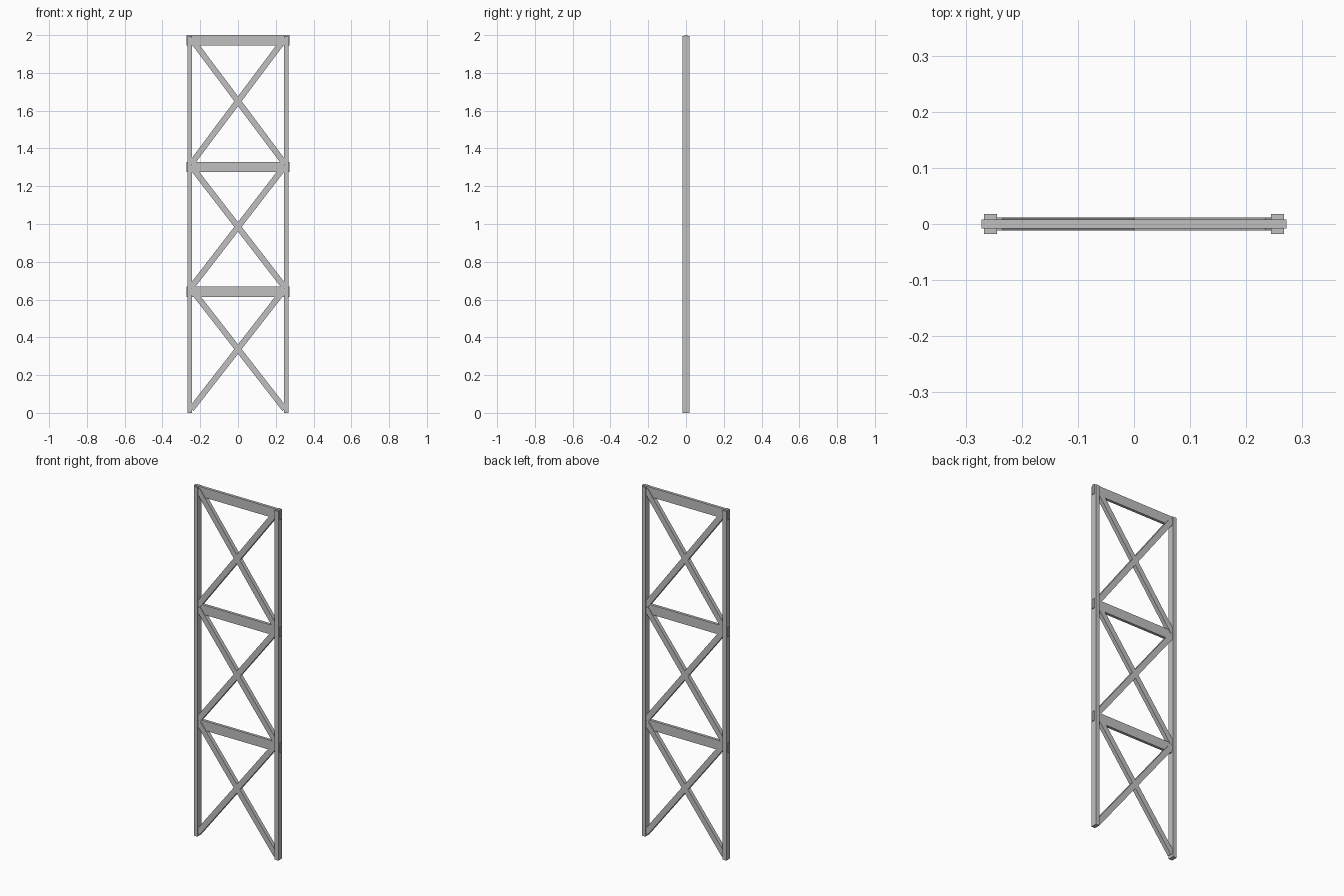
import bpy
import math

cube = bpy.data.objects.get("Cube")
if cube:
    bpy.data.objects.remove(cube, do_unlink=True)

steel = bpy.data.materials.new("grey steel")
steel.use_nodes = True
GREY = (0.53, 0.53, 0.53, 1)
steel.diffuse_color = GREY
steel.node_tree.nodes["Principled BSDF"].inputs["Base Color"].default_value = GREY


def box(name, centre, size, tilt=0):
    """Box of a given size, tilted about the y axis."""
    bpy.ops.mesh.primitive_cube_add(size=1, location=centre, rotation=(0, tilt, 0))
    ob = bpy.context.object
    ob.name = name
    ob.scale = size
    bpy.ops.object.transform_apply(location=False, rotation=False, scale=True)
    ob.data.materials.append(steel)
    return ob


def brace(name, side, low, high):
    """Diagonal bar rising towards the given side."""
    run, rise = 2 * BRACE_X, high - low
    box(name, (0, 0, (low + high) / 2), (math.hypot(run, rise), 0.023, 0.031),
        -side * math.atan2(rise, run))


POST_X = 0.256
BRACE_X = 0.247

# Uprights
for side, label in ((1, "left"), (-1, "right")):
    box(label + "_post", (side * POST_X, 0, 0.998), (0.023, 0.035, 1.996))

# Cross beams, passing through the uprights
for label, z in (("lower", 0.641), ("middle", 1.302), ("top", 1.9725)):
    box(label + "_beam", (0, 0, z), (0.544, 0.016, 0.055))

# Crossed braces in each bay
for label, low, high in (("lower", 0.02, 0.655), ("middle", 0.665, 1.305), ("top", 1.32, 1.98)):
    brace(label + "_brace_rising_left", 1, low, high)
    brace(label + "_brace_rising_right", -1, low, high)
